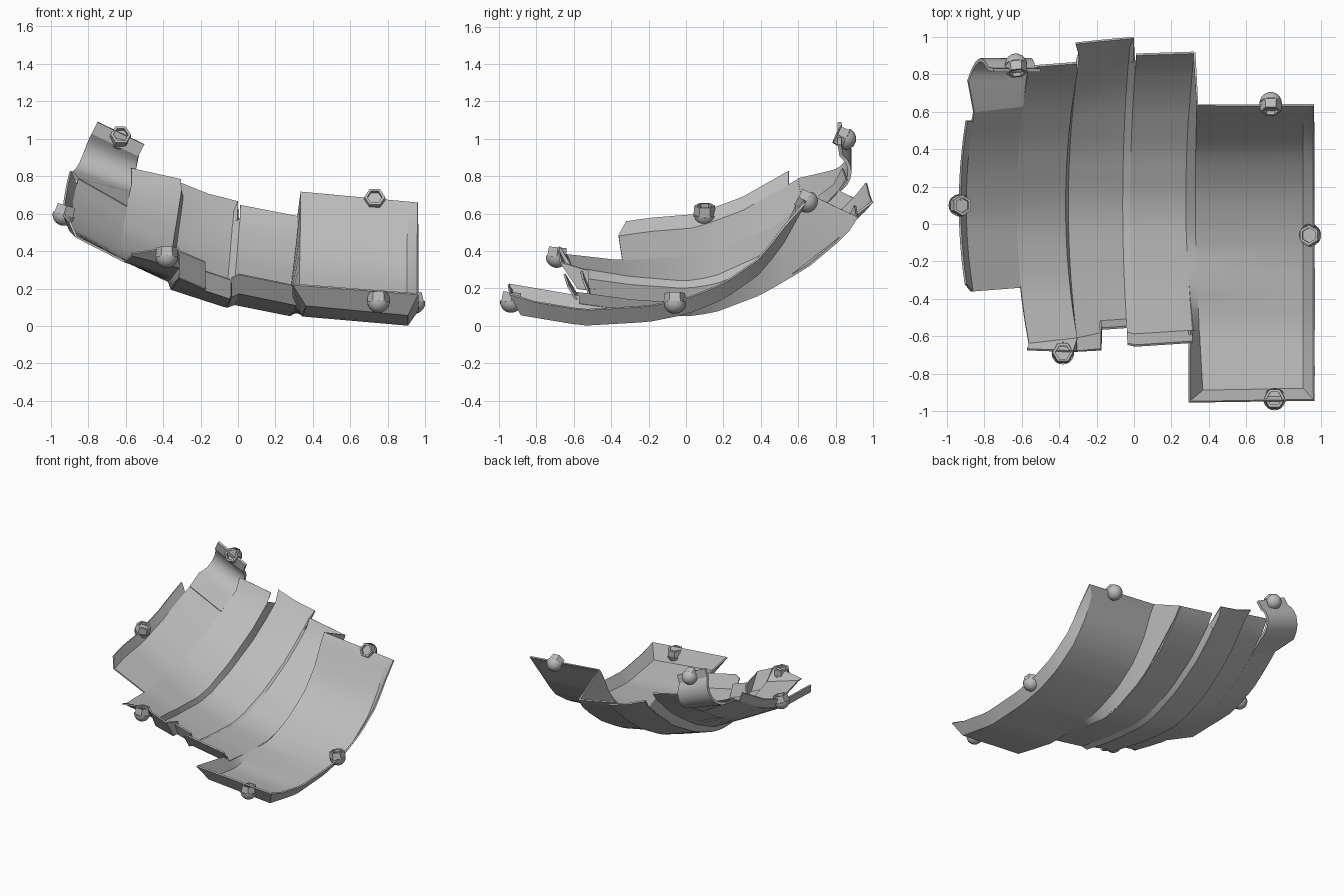
import bpy, bmesh, math
from mathutils import Vector

if "Cube" in bpy.data.objects:
    bpy.data.objects.remove(bpy.data.objects["Cube"], do_unlink=True)

grey = bpy.data.materials.new("light_grey")
grey.use_nodes = True
grey.diffuse_color = (0.5, 0.5, 0.5, 1)
grey.node_tree.nodes["Principled BSDF"].inputs["Base Color"].default_value = (0.5, 0.5, 0.5, 1)


def finish(name, bm, thickness=0, angle=22):
    bmesh.ops.remove_doubles(bm, verts=bm.verts, dist=0.001)
    bmesh.ops.recalc_face_normals(bm, faces=bm.faces)
    me = bpy.data.meshes.new(name)
    bm.to_mesh(me)
    bm.free()
    me.materials.append(grey)
    ob = bpy.data.objects.new(name, me)
    bpy.context.collection.objects.link(ob)
    bpy.ops.object.select_all(action="DESELECT")
    ob.select_set(True)
    bpy.context.view_layer.objects.active = ob
    if thickness:
        mod = ob.modifiers.new("sheet", "SOLIDIFY")
        mod.thickness = thickness
        mod.offset = 0
        bpy.ops.object.modifier_apply(modifier=mod.name)
    bpy.ops.object.shade_smooth_by_angle(angle=math.radians(angle))
    return ob


def strip(bm, a, b):
    """Quads between two rows of points."""
    va = [bm.verts.new(p) for p in a]
    vb = [bm.verts.new(p) for p in b]
    for i in range(len(a) - 1):
        bm.faces.new((va[i], va[i + 1], vb[i + 1], vb[i]))


def rim(bm, path):
    """Flared lip along (base point, offset) pairs."""
    strip(bm, [p for p, o in path], [p + Vector(o) for p, o in path])


# Cross profiles of the panels
END = [(-0.95, 0.07), (-0.88, 0.055), (-0.55, 0), (-0.2, 0.02), (0, 0.06),
       (0.2, 0.14), (0.4, 0.28), (0.52, 0.44), (0.59, 0.59), (0.65, 0.7)]
BAND = [(-0.7, 0.075), (-0.6, 0.06), (-0.3, 0.02), (0, 0), (0.15, 0.02),
        (0.4, 0.11), (0.65, 0.25), (0.8, 0.37), (1, 0.56)]
MID = [(-0.7, 0.04), (-0.35, 0), (0, 0.02), (0.2, 0.07), (0.45, 0.17), (0.65, 0.3), (0.85, 0.45)]
FAR = [(-0.4, -0.03), (-0.2, 0), (0.05, 0.02), (0.3, 0.11), (0.6, 0.28)]


def height(profile, y):
    for (y0, z0), (y1, z1) in zip(profile, profile[1:]):
        if y <= y1:
            return z0 + (z1 - z0) * (y - y0) / (y1 - y0)
    return profile[-1][1]


# Seam curves: x, bow, lowest height, profile, profile scale
SEAMS = {
    "far": (-0.9, 0.1, 0.5, FAR, 1),
    "mid": (-0.63, 0.07, 0.345, MID, 1),
    "high": (-0.37, 0.07, 0.235, BAND, 1.25),
    "low": (-0.355, 0.05, 0.195, BAND, 1.05),
    "notch": (-0.2, 0.03, 0.145, BAND, 1),
    "ramp_foot": (-0.06, 0.03, 0.1, BAND, 1),
    "ramp_top": (-0.02, 0.03, 0.115, BAND, 1.05),
    "inner": (0.28, 0.04, 0.055, BAND, 1.05),
    "end_in": (0.33, 0.02, 0.055, END, 1),
    "end_out": (0.905, 0, 0.006, END, 1),
}


def on(seam, y):
    x, bow, z, profile, scale = SEAMS[seam]
    return Vector((x + bow * ((y - 0.1) / 0.75) ** 2, y, z + scale * height(profile, y)))


KNOTS = [-0.88 + 0.07 * i for i in range(27)]


def row(seam, lo, hi, inner_lo, inner_hi):
    return [on(seam, y) for y in [lo] + [k for k in KNOTS if inner_lo < k < inner_hi] + [hi]]


def band(bm, left, right, lo, hi):
    """Ruled sheet between two seams; lo and hi are (left, right) ends."""
    a, b = max(lo) + 0.01, min(hi) - 0.01
    strip(bm, row(left, lo[0], hi[0], a, b), row(right, lo[1], hi[1], a, b))


# Far panel with its side lip, tapered at the front
bm = bmesh.new()
band(bm, "far", "mid", (-0.36, -0.34), (0.6, 0.63))
side = row("far", -0.36, 0.55, -0.35, 0.54)
rim(bm, [(side[0], (-0.005, 0, 0.01))] + [(p, (-0.03, 0, 0.075)) for p in side[1:]])
finish("far_panel", bm, 0.012)

# Raised panel, step wall, back lip, and the front lip reaching to the notch
bm = bmesh.new()
band(bm, "mid", "high", (-0.64, -0.61), (0.79, 0.82))
band(bm, "high", "low", (-0.61, -0.61), (0.82, 0.9))
rim(bm, [(on("mid", -0.64), (-0.01, -0.03, 0.01)), (on("high", -0.61), (-0.02, -0.07, 0.11)),
         (on("low", -0.61), (0, -0.07, 0.14)), (on("notch", -0.58), (0, -0.09, 0.14)),
         (on("notch", -0.52), (0, 0, 0.1))])
rim(bm, [(on("mid", 0.79), (0, 0.05, 0.09)), (on("high", 0.82), (0, 0.04, 0.06))])
finish("raised_panel", bm, 0.012)

# Centre panel with the front notch
bm = bmesh.new()
band(bm, "low", "notch", (-0.61, -0.58), (0.91, 0.93))
band(bm, "notch", "ramp_foot", (-0.52, -0.51), (0.93, 0.95))
rim(bm, [(on("notch", -0.52), (0, -0.04, 0.1)), (on("ramp_foot", -0.51), (0, -0.04, 0.1))])
rim(bm, [(on("low", 0.91), (-0.015, 0.055, 0.07)), (on("notch", 0.93), (0, 0.05, 0.065)),
         (on("ramp_foot", 0.95), (0.02, 0.045, 0.05)), (on("ramp_foot", 0.87), (0.03, 0, 0.03))])
finish("centre_panel", bm, 0.012)

# Inner panel with its ramp
bm = bmesh.new()
band(bm, "ramp_foot", "ramp_top", (-0.58, -0.59), (0.87, 0.87))
band(bm, "ramp_top", "inner", (-0.59, -0.57), (0.87, 0.87))
rim(bm, [(on("ramp_foot", -0.58), (0, -0.06, 0.1)), (on("ramp_top", -0.59), (0, -0.06, 0.1)),
         (on("inner", -0.57), (0, -0.06, 0.1))])
rim(bm, [(on("ramp_top", 0.87), (0, 0.035, 0.07)), (on("inner", 0.87), (0, 0.045, 0.07))])
finish("inner_panel", bm, 0.012)

# End panel with the wall down to the inner panel and a lip on all free sides
bm = bmesh.new()
band(bm, "inner", "end_in", (-0.57, -0.57), (0.87, 0.59))
band(bm, "end_in", "end_out", (-0.89, -0.88), (0.59, 0.59))
side = row("end_out", -0.88, 0.59, -0.87, 0.58)
rim(bm, [(on("end_in", -0.57), (-0.05, 0, 0.1)), (on("end_in", -0.89), (-0.07, -0.06, 0.11)),
         (side[0], (0.055, -0.06, 0.11))]
    + [(p, (0.055, 0, 0.08)) for p in side[1:-1]]
    + [(side[-1], (0.055, 0.045, 0.06)), (on("end_in", 0.59), (0, 0.045, 0.07)),
       (on("inner", 0.87), (0, 0.045, 0.07))])
finish("end_panel", bm, 0.012)

# Curled half-tube hook at the back corner
bm = bmesh.new()
ends = []
for bottom, top, foot in (((-0.9, 0.82), (-0.78, 1.03), on("far", 0.6)),
                          ((-0.58, 0.71), (-0.53, 0.91), on("mid", 0.63))):
    arc = [foot]
    for i in range(1, 10):
        t = i / 9
        a = math.radians(-100 + 150 * t)
        arc.append(Vector((bottom[0] + (top[0] - bottom[0]) * t, 0.75 + 0.125 * math.cos(a),
                           bottom[1] + (top[1] - bottom[1]) * (math.sin(a) + 0.98) / 1.75)))
    arc.append(arc[-1] + Vector((0.03, -0.01, 0.06)))
    ends.append(arc)
strip(bm, *ends)
finish("curled_hook", bm, 0.02)

# Ball studs with a hexagonal socket facing inward
STUDS = {
    "far_stud": ((-0.93, 0.1, 0.595), (0.3, 0, 1)),
    "hook_stud": ((-0.63, 0.85, 1.0), (0.1, -1, 0.5)),
    "notch_stud": ((-0.38, -0.69, 0.37), (0, 0.1, 1)),
    "front_stud": ((0.75, -0.935, 0.13), (0, 0.1, 1)),
    "side_stud": ((0.94, -0.06, 0.125), (-0.15, 0, 1)),
    "back_stud": ((0.73, 0.645, 0.665), (0, -1, 0.55)),
}
for name, (place, aim) in STUDS.items():
    bm = bmesh.new()
    bmesh.ops.create_uvsphere(bm, u_segments=18, v_segments=12, radius=0.06)
    bmesh.ops.delete(bm, geom=[v for v in bm.verts if v.co.z > 0.01], context="VERTS")
    rings = []
    for r, z in ((0.06, 0), (0.055, 0.05), (0.04, 0.05), (0.04, 0.03)):
        rings.append([Vector((r * math.cos(i * math.pi / 3), r * math.sin(i * math.pi / 3), z))
                      for i in range(7)])
    for a, b in zip(rings, rings[1:]):
        strip(bm, a, b)
    bm.faces.new([bm.verts.new(p) for p in rings[-1][:6]])
    ob = finish(name, bm, angle=30)
    ob.location = place
    ob.rotation_euler = Vector(aim).to_track_quat("Z", "Y").to_euler()
